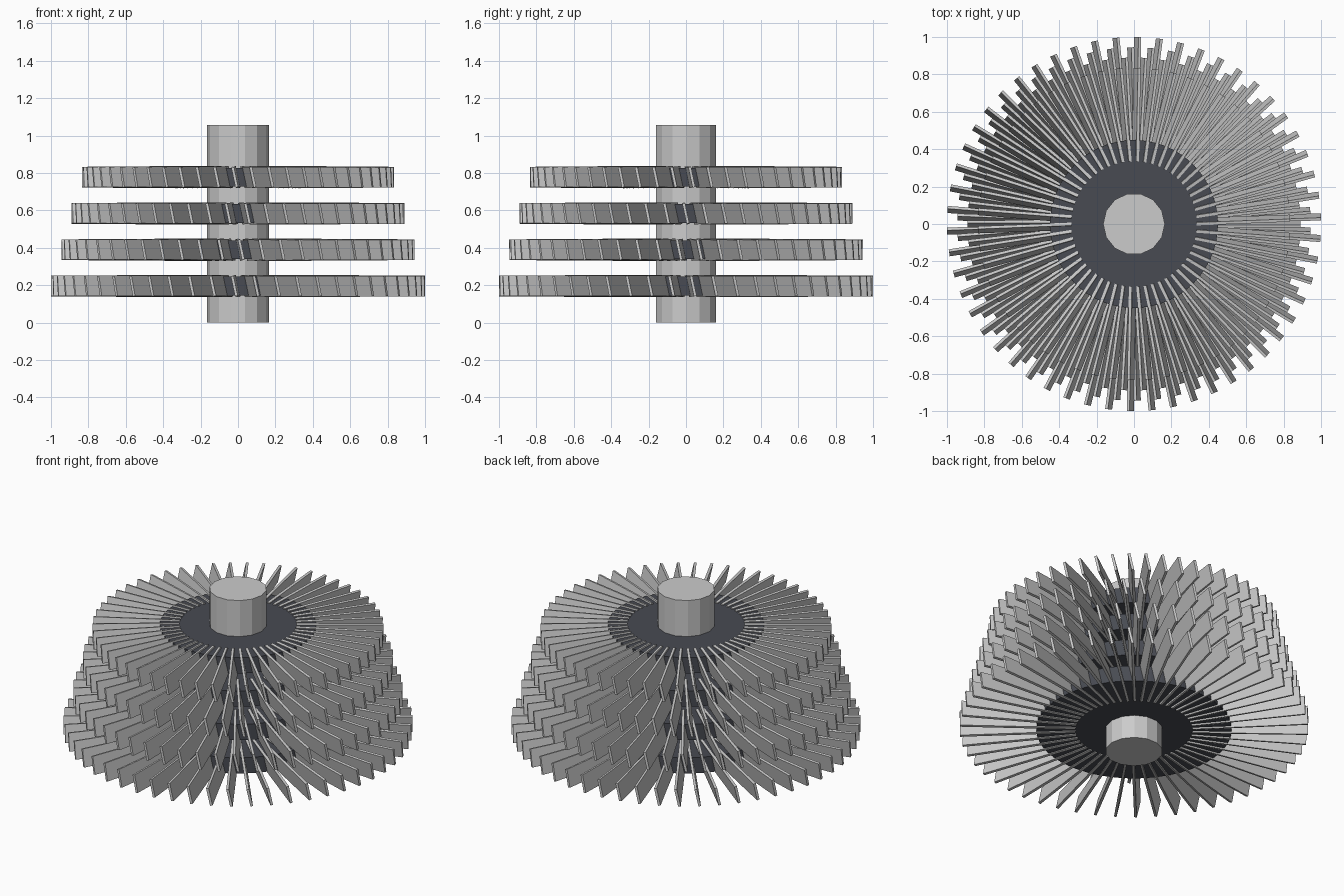
import bpy, bmesh
from math import sin, cos, pi, radians

if "Cube" in bpy.data.objects:
    bpy.data.objects.remove(bpy.data.objects["Cube"])

BLADES = 54
TILT = radians(12)
ROOT_RADIUS = 0.335

dark = bpy.data.materials.new("dark_metal")
dark.diffuse_color = (0.065, 0.07, 0.085, 1)
dark.use_nodes = True
dark.node_tree.nodes["Principled BSDF"].inputs["Base Color"].default_value = dark.diffuse_color


def make_object(name, bm, mat=None):
    bmesh.ops.recalc_face_normals(bm, faces=bm.faces)
    me = bpy.data.meshes.new(name)
    bm.to_mesh(me)
    bm.free()
    ob = bpy.data.objects.new(name, me)
    bpy.context.collection.objects.link(ob)
    if mat:
        me.materials.append(mat)
    return ob


def loft(bm, rings):
    """Join matching rings of points and cap both ends."""
    vs = [[bm.verts.new(p) for p in ring] for ring in rings]
    n = len(vs[0])
    for a, b in zip(vs, vs[1:]):
        for i in range(n):
            j = (i + 1) % n
            bm.faces.new((a[i], a[j], b[j], b[i]))
    bm.faces.new(vs[0][::-1])
    bm.faces.new(vs[-1])


def prism(name, radius, z0, z1, sides, mat=None):
    bm = bmesh.new()
    loft(bm, [[(radius * cos(2 * pi * i / sides), radius * sin(2 * pi * i / sides), z)
               for i in range(sides)] for z in (z0, z1)])
    return make_object(name, bm, mat)


def section(r, chord, thick, angle, z):
    """Tilted rectangular blade section at radius r."""
    pts = []
    for s, u in ((-1, -1), (1, -1), (1, 1), (-1, 1)):
        a, b = s * thick / 2, u * chord / 2
        t = a * cos(TILT) - b * sin(TILT)
        h = a * sin(TILT) + b * cos(TILT)
        pts.append((r * cos(angle) - t * sin(angle),
                    r * sin(angle) + t * cos(angle), z + h))
    return pts


# Central shaft
prism("shaft", 0.165, 0.0, 1.056, 14)

# Four stages, each a dark hub disc with a ring of pitched blades
for k in range(4):
    z = 0.196 + 0.194 * k
    tip = 1.0 - 0.055 * k
    prism(f"hub_disc_{k + 1}", 0.56 - 0.037 * k, z - 0.05, z + 0.05, 54, dark)

    bm = bmesh.new()
    for i in range(BLADES):
        ang = 2 * pi * i / BLADES + radians(2.2 + 2.2 * k)
        loft(bm, [section(ROOT_RADIUS, 0.118, 0.016, ang, z),
                  section(tip, 0.110, 0.015, ang, z)])
    make_object(f"blade_ring_{k + 1}", bm)
